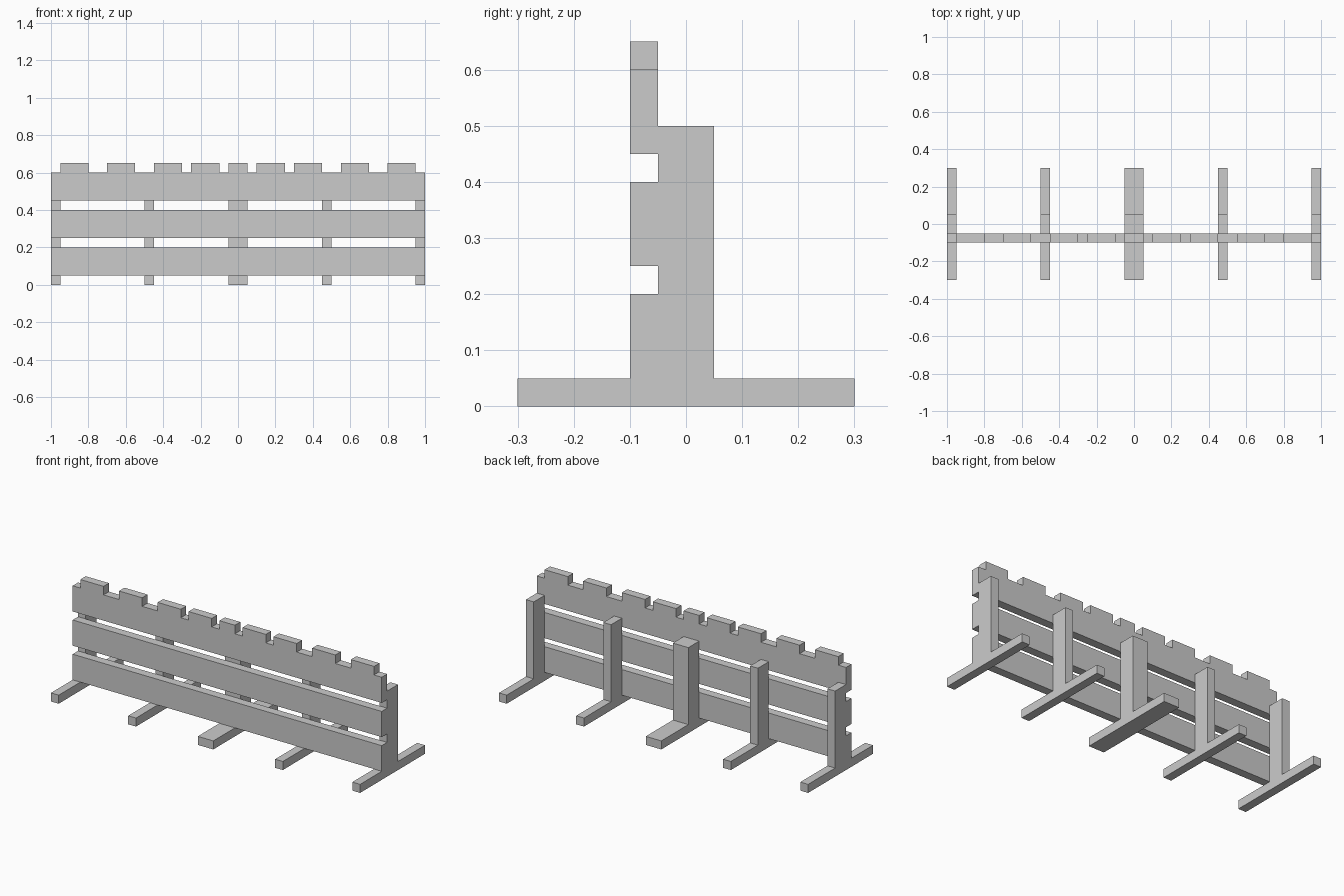
import bpy

cube = bpy.data.objects.get("Cube")
if cube:
    bpy.data.objects.remove(cube, do_unlink=True)

# Single flat grey
grey = bpy.data.materials.new("light_grey")
grey.use_nodes = True
colour = (0.6, 0.6, 0.6, 1)
grey.diffuse_color = colour
grey.node_tree.nodes["Principled BSDF"].inputs["Base Color"].default_value = colour


def prism(name, outline, plane, start, end):
    """Extrude a closed outline: plane 'xz' along y, plane 'yz' along x."""
    def place(p, depth):
        return (p[0], depth, p[1]) if plane == "xz" else (depth, p[0], p[1])
    n = len(outline)
    verts = [place(p, start) for p in outline] + [place(p, end) for p in outline]
    faces = [list(range(n)), list(range(2 * n - 1, n - 1, -1))]
    faces += [[i, i + n, (i + 1) % n + n, (i + 1) % n] for i in range(n)]
    if plane == "yz":
        faces = [f[::-1] for f in faces]
    mesh = bpy.data.meshes.new(name)
    mesh.from_pydata(verts, [], faces)
    mesh.materials.append(grey)
    obj = bpy.data.objects.new(name, mesh)
    bpy.context.collection.objects.link(obj)
    return obj


FRONT, BACK = -0.10, -0.05

# Plain lower planks
for name, z in (("lower_plank", 0.05), ("middle_plank", 0.25)):
    prism(name, [(-1, z), (1, z), (1, z + 0.15), (-1, z + 0.15)], "xz", FRONT, BACK)

# Top plank with a notched upper edge, symmetric about the middle
right_teeth = [(0.8, 0.95), (0.55, 0.7), (0.3, 0.45), (0.1, 0.25)]
teeth = right_teeth + [(-0.05, 0.05)] + [(-b, -a) for a, b in reversed(right_teeth)]
outline = [(-1, 0.45), (1, 0.45), (1, 0.6)]
for a, b in teeth:
    outline += [(b, 0.6), (b, 0.65), (a, 0.65), (a, 0.6)]
outline.append((-1, 0.6))
prism("notched_top_plank", outline, "xz", FRONT, BACK)

# Upright posts on long feet, each one inverted T profile
profile = [(-0.3, 0), (0.3, 0), (0.3, 0.05), (0.05, 0.05), (0.05, 0.5),
           (-0.05, 0.5), (-0.05, 0.05), (-0.3, 0.05)]
supports = {"right_end": (-1, -0.95), "right": (-0.5, -0.45), "centre": (-0.05, 0.05),
            "left": (0.45, 0.5), "left_end": (0.95, 1)}
for side, (x0, x1) in supports.items():
    prism(side + "_post_and_foot", profile, "yz", x0, x1)
